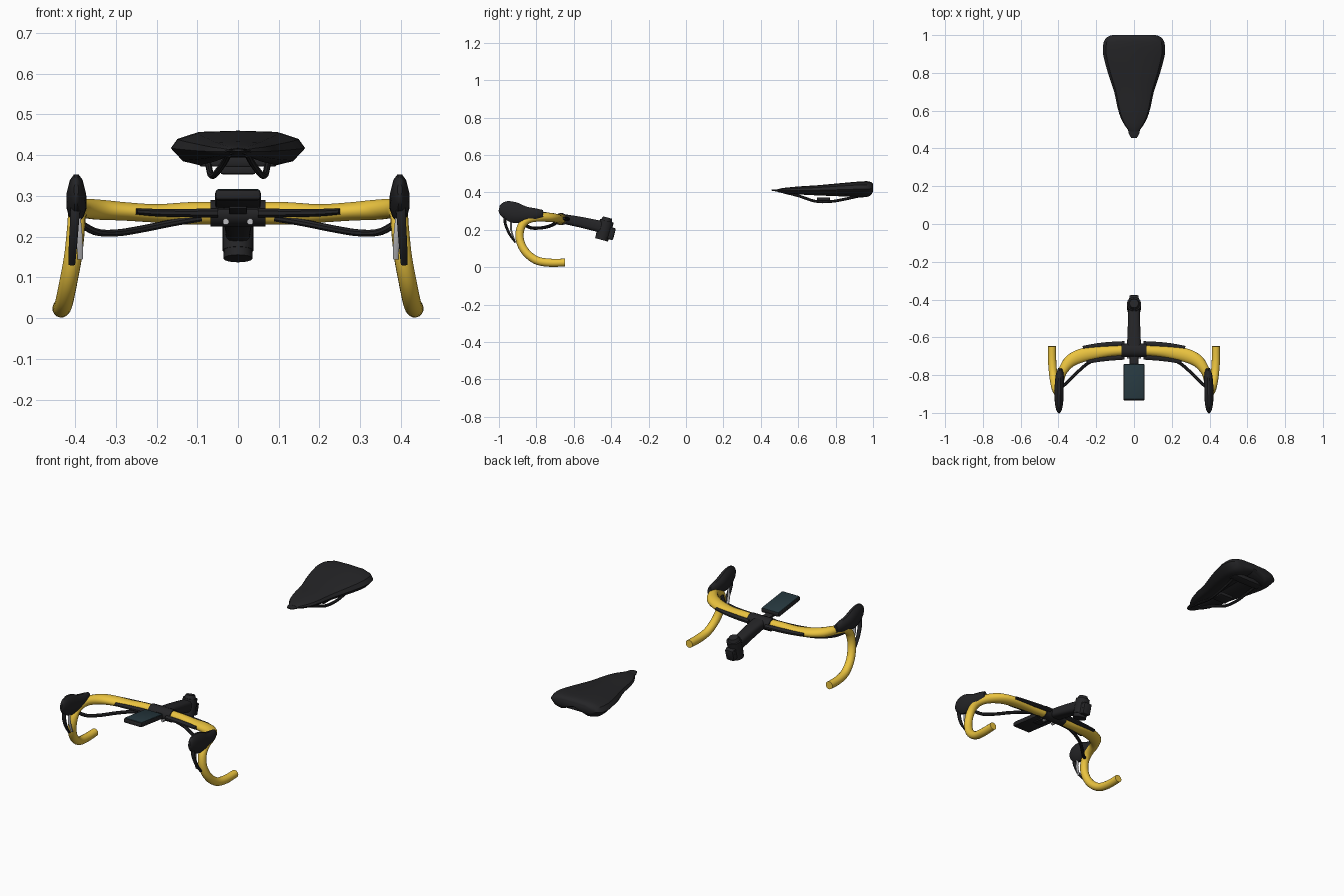
import bpy, bmesh, math
from mathutils import Vector, Matrix

if "Cube" in bpy.data.objects:
    bpy.data.objects.remove(bpy.data.objects["Cube"])


def material(name, rgb):
    m = bpy.data.materials.new(name)
    m.diffuse_color = (*rgb, 1)
    m.use_nodes = True
    m.node_tree.nodes["Principled BSDF"].inputs["Base Color"].default_value = m.diffuse_color
    return m


BLACK = material("black", (0.018, 0.018, 0.02))
YELLOW = material("yellow", (0.83, 0.55, 0.05))
GREY = material("grey", (0.5, 0.5, 0.52))
SCREEN = material("screen", (0.02, 0.04, 0.05))


def finish(name, bm, mat, mirror=False, angle=40):
    bmesh.ops.recalc_face_normals(bm, faces=bm.faces)
    me = bpy.data.meshes.new(name)
    bm.to_mesh(me)
    bm.free()
    ob = bpy.data.objects.new(name, me)
    bpy.context.collection.objects.link(ob)
    me.materials.append(mat)
    if mirror:
        ob.modifiers.new("mirror", 'MIRROR').use_clip = False
    bpy.ops.object.select_all(action='DESELECT')
    ob.select_set(True)
    bpy.context.view_layer.objects.active = ob
    bpy.ops.object.shade_smooth_by_angle(angle=math.radians(angle))
    return ob


def smooth(pts, steps):
    """Catmull-Rom through tuples of any length."""
    out = []
    for i in range(len(pts) - 1):
        p = [Vector(pts[max(0, min(len(pts) - 1, i + k))]) for k in (-1, 0, 1, 2)]
        for s in range(steps):
            t = s / steps
            out.append(0.5 * (2 * p[1] + (p[2] - p[0]) * t
                              + (2 * p[0] - 5 * p[1] + 4 * p[2] - p[3]) * t * t
                              + (3 * p[1] - p[0] - 3 * p[2] + p[3]) * t ** 3))
    return out + [Vector(pts[-1])]


def skin(name, rings, mat, mirror=False, angle=40):
    bm = bmesh.new()
    vs = [[bm.verts.new(p) for p in r] for r in rings]
    n = len(vs[0])
    for a, b in zip(vs, vs[1:]):
        for i in range(n):
            bm.faces.new((a[i], a[(i + 1) % n], b[(i + 1) % n], b[i]))
    bm.faces.new(vs[0])
    bm.faces.new(vs[-1])
    return finish(name, bm, mat, mirror, angle)


def sweep(name, pts, mat, n=12, steps=5, mirror=True, up=(0, 0, 1), power=1.0):
    """Points are x, y, z, half width, half height; frame is carried along the path."""
    flat = smooth([tuple(p) for p in pts], steps)
    P = [Vector(f[:3]) for f in flat]
    side, rings, prev = None, [], None
    for i, c in enumerate(P):
        t = (P[min(i + 1, len(P) - 1)] - P[max(i - 1, 0)]).normalized()
        if side is None:
            side = Vector(up).cross(t).normalized()
        else:
            side = prev.rotation_difference(t) @ side
        prev = t
        v = t.cross(side)
        ring = []
        for k in range(n):
            a = 2 * math.pi * (k + 0.5) / n
            ca, sa = math.cos(a), math.sin(a)
            ring.append(c + side * flat[i][3] * math.copysign(abs(ca) ** power, ca)
                        + v * flat[i][4] * math.copysign(abs(sa) ** power, sa))
        rings.append(ring)
    return skin(name, rings, mat, mirror)


def box(name, loc, size, mat, tilt=0, bevel=0.006, mirror=False):
    bm = bmesh.new()
    bmesh.ops.create_cube(bm, size=1, matrix=Matrix.Translation(loc)
                          @ Matrix.Rotation(tilt, 4, 'X') @ Matrix.Diagonal((*size, 1)))
    bmesh.ops.bevel(bm, geom=bm.edges[:], offset=bevel, segments=2, affect='EDGES', profile=0.5)
    return finish(name, bm, mat, mirror)


def cylinder(name, loc, r1, r2, depth, mat, tilt=0, n=16):
    bm = bmesh.new()
    bmesh.ops.create_cone(bm, cap_ends=True, segments=n, radius1=r1, radius2=r2, depth=depth,
                          matrix=Matrix.Translation(loc) @ Matrix.Rotation(tilt, 4, 'X'))
    return finish(name, bm, mat)


# Taped handlebar: flattened tops flowing into the drops
sweep("handlebar_tape", [
    (.04, -.668, .257, .028, .028), (.12, -.673, .257, .029, .028), (.2, -.681, .257, .034, .023),
    (.28, -.697, .262, .037, .023), (.34, -.728, .266, .033, .025), (.38, -.785, .268, .024, .024),
    (.394, -.845, .255, .022, .022), (.398, -.882, .215, .022, .022), (.405, -.889, .15, .022, .022),
    (.417, -.86, .085, .022, .022), (.427, -.802, .038, .022, .022), (.433, -.73, .024, .022, .022),
    (.434, -.647, .025, .021, .021)], YELLOW, n=16)

# Black aero strips on the front and back edges of the tops
for label, dy, xe in (("front", -.036, .25), ("rear", .034, .27)):
    sweep("bar_strip_" + label, [
        (.05, -.668 + dy, .258, .015, .012), (.13, -.673 + dy, .258, .016, .011),
        (.2, -.681 + dy, .259, .016, .010), (xe, -.692 + dy, .262, .014, .008)],
        BLACK, n=8, steps=3)

# Brake hoods
sweep("brake_hood", [
    (.390, -.765, .285, .012, .022), (.393, -.80, .283, .022, .032), (.396, -.86, .282, .025, .045),
    (.397, -.91, .290, .025, .057), (.397, -.955, .305, .021, .052), (.397, -.985, .312, .014, .036),
    (.397, -.999, .315, .006, .016)], BLACK, n=12, steps=3)

# Brake levers and inner shift paddles
sweep("brake_lever", [
    (.398, -.965, .285, .013, .010), (.401, -.968, .24, .012, .008),
    (.405, -.945, .18, .011, .007), (.408, -.912, .132, .009, .005)], BLACK, n=8, steps=4, up=(0, 1, 0))
sweep("shift_paddle", [
    (.392, -.935, .25, .006, .006), (.389, -.935, .20, .008, .005), (.387, -.918, .145, .007, .004)],
    GREY, n=8, steps=3, up=(0, 1, 0))

# Brake cables running under the bar
sweep("brake_cable", [
    (.39, -.87, .235, .009, .009), (.35, -.835, .212, .009, .009), (.30, -.785, .209, .009, .009),
    (.24, -.735, .218, .009, .009), (.16, -.70, .234, .009, .009), (.09, -.69, .246, .009, .009)],
    BLACK, n=8, steps=4)

# Stem: bar clamp, tapering body, steerer clamp with cap
lean = -math.radians(15)
sweep("bar_clamp", [(-.067, -.668, .257, .037, .033), (.067, -.668, .257, .037, .033)],
      BLACK, n=16, steps=1, mirror=False)
sweep("stem_body", [
    (0, -.655, .258, .038, .026), (0, -.56, .240, .034, .029), (0, -.44, .213, .030, .032)],
    BLACK, n=16, steps=3, mirror=False, power=.6)
cylinder("steerer_clamp", (0, -.434, .207, ), .038, .038, .085, BLACK, lean)
cylinder("steerer_cap", (0, -.423, .255), .032, .024, .022, BLACK, lean)
cylinder("steerer_spacer", (0, -.446, .168), .036, .034, .045, BLACK, lean)
box("stem_rear_block", (0, -.408, .182), (.05, .052, .066), BLACK, lean, .008)
for z in (.19, .215):
    sweep("clamp_bolt", [(-.026, -.398, z - .01, .007, .007), (.026, -.398, z - .01, .007, .007)],
          BLACK, n=8, steps=1, mirror=False)

# Ride computer on its mount, in front of the bar
tilt = -math.radians(7)
box("computer_body", (0, -.838, .291), (.112, .195, .026), BLACK, tilt, .008)
box("computer_screen", (0, -.836, .2985), (.106, .188, .014), SCREEN, tilt, .004)
box("computer_mount", (0, -.745, .268), (.045, .13, .016), BLACK, tilt, .004)
for s in (-1, 1):
    sweep("faceplate_bolt", [(s * .03, -.69, .237, .008, .008), (s * .03, -.712, .237, .008, .008)],
          GREY, n=8, steps=1, mirror=False)

# Saddle: lofted cover. Stations: y, half width, middle z, top z, bottom z
stations = [(.49, .025, .409, .417, .402), (.515, .044, .409, .423, .397),
            (.56, .070, .409, .428, .392), (.62, .088, .410, .433, .388),
            (.70, .105, .411, .438, .384), (.80, .138, .414, .447, .380),
            (.90, .164, .417, .456, .376), (.965, .160, .417, .460, .375),
            (.99, .140, .420, .455, .388), (1.0, .115, .424, .444, .405)]
rings = []
for y, w, m, t, b in smooth(stations, 2):
    lift = .4 * (t - b)                                     # hollow underside
    right = [(w * .82, b + .25 * (m - b)), (w, m), (w * .9, m + .55 * (t - m)), (w * .6, m + .93 * (t - m))]
    half = [(w * .55, b)] + right
    ring = [(0, b + lift)] + half + [(0, t)] + [(-x, z) for x, z in reversed(half)]
    rings.append([(x, min(y, 1.0), z) for x, z in ring])
skin("saddle_cover", rings, BLACK, angle=35)

# Saddle nose clip, rails and rear rail bridge
sweep("saddle_nose_clip", [(0, .456, .412, .016, .003), (0, .48, .411, .030, .006), (0, .54, .405, .042, .010)],
      BLACK, n=8, steps=2, mirror=False)
sweep("saddle_rail", [
    (.024, .52, .402, .008, .008), (.034, .60, .382, .008, .008), (.056, .69, .353, .008, .008),
    (.066, .77, .351, .008, .008), (.070, .85, .364, .008, .008), (.074, .95, .386, .008, .008)],
    BLACK, n=8, steps=4)
box("saddle_rear_bridge", (0, .925, .384), (.19, .05, .025), BLACK, 0, .006)
box("saddle_rail_clamp", (0, .735, .363), (.086, .07, .02), BLACK, 0, .005)
